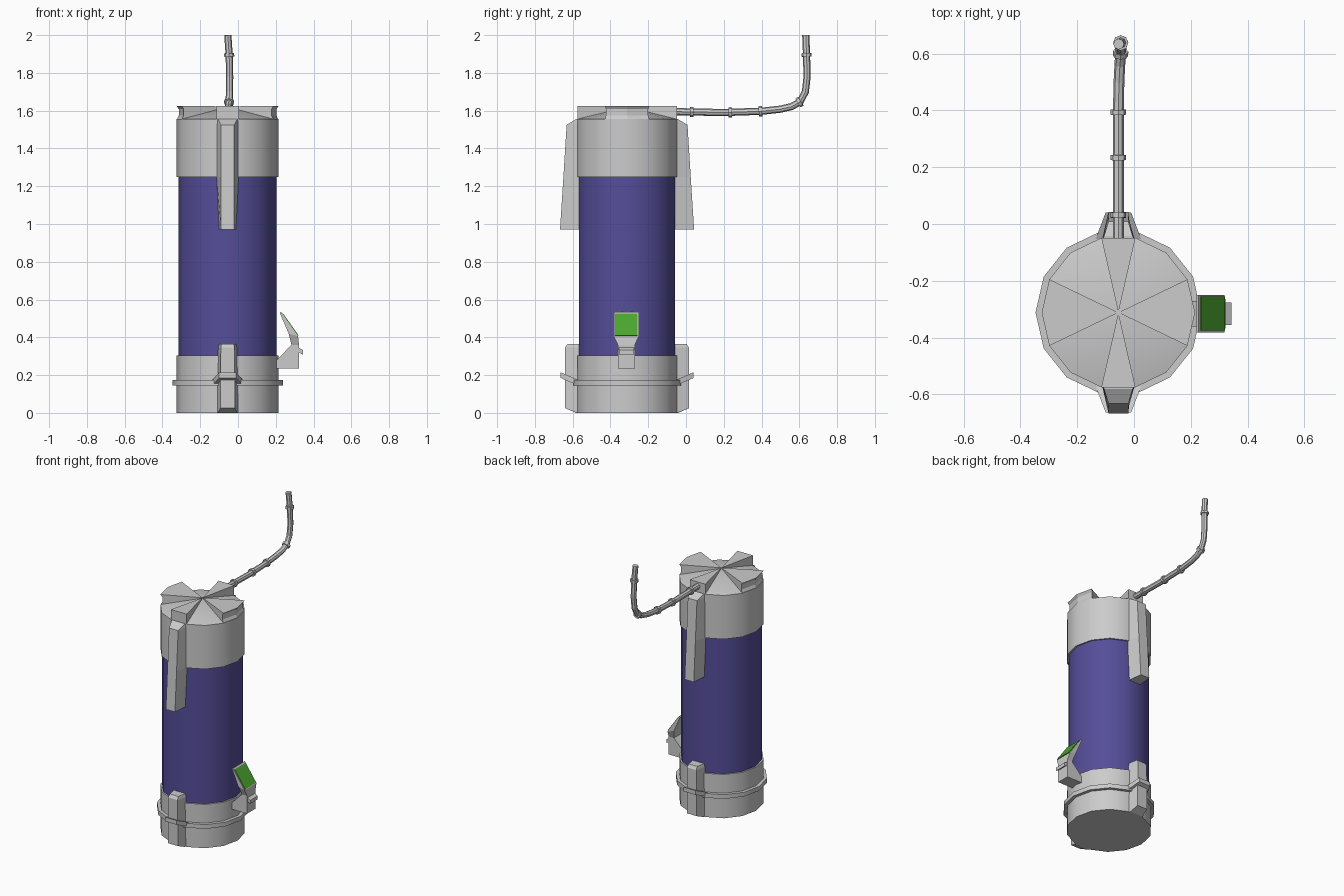
import bpy, bmesh, math
from mathutils import Vector

if "Cube" in bpy.data.objects:
    bpy.data.objects.remove(bpy.data.objects["Cube"])

CX, CY, N = -0.055, -0.312, 14


def material(name, rgb):
    m = bpy.data.materials.new(name)
    m.diffuse_color = (*rgb, 1)
    m.use_nodes = True
    m.node_tree.nodes["Principled BSDF"].inputs["Base Color"].default_value = m.diffuse_color
    return m


def build(name, verts, faces, mat=None, smooth=False):
    me = bpy.data.meshes.new(name)
    me.from_pydata([tuple(v) for v in verts], [], faces)
    bm = bmesh.new()
    bm.from_mesh(me)
    bmesh.ops.recalc_face_normals(bm, faces=bm.faces)
    bm.to_mesh(me)
    bm.free()
    ob = bpy.data.objects.new(name, me)
    bpy.context.collection.objects.link(ob)
    if mat:
        me.materials.append(mat)
    if smooth:
        bpy.ops.object.select_all(action='DESELECT')
        ob.select_set(True)
        bpy.context.view_layer.objects.active = ob
        bpy.ops.object.shade_smooth_by_angle(angle=math.radians(30))
    return ob


def loft(name, rings, mat=None, smooth=False):
    """Join equal-sized rings of points with quads and cap both ends."""
    n = len(rings[0])
    verts = [p for r in rings for p in r]
    faces = [(k*n+i, k*n+(i+1) % n, (k+1)*n+(i+1) % n, (k+1)*n+i)
             for k in range(len(rings)-1) for i in range(n)]
    faces += [tuple(range(n)), tuple(range(len(verts)-n, len(verts)))]
    return build(name, verts, faces, mat, smooth)


def rim(i, r, z):
    a = 2*math.pi*i/N
    return Vector((CX + r*math.cos(a), CY + r*math.sin(a), z))


def drum(name, profile, mat=None):
    return loft(name, [[rim(i, r, z) for i in range(N)] for r, z in profile], mat, True)


def trapezoids(sections, s):
    """Sections (z, r_in, half_in, r_out, half_out, z_out) on the s*y side."""
    return [[(CX-hi, CY+s*ri, z), (CX+hi, CY+s*ri, z),
             (CX+ho, CY+s*ro, zo), (CX-ho, CY+s*ro, zo)]
            for z, ri, hi, ro, ho, zo in sections]


blue = material("blue", (0.09, 0.075, 0.32))
green = material("green", (0.07, 0.38, 0.03))

# Canister
drum("base_cup", [(0.27, 0), (0.27, 0.305)])
drum("tank", [(0.26, 0.30), (0.26, 1.255)], blue)
drum("base_ring", [(0.292, 0.145), (0.292, 0.175)])

# Top collar with low diagonal sectors sloping up to the centre
centre = Vector((CX, CY, 1.62))
cv = [rim(i, 0.27, 1.25) for i in range(N)] + [rim(i, 0.27, 1.555) for i in range(N)] + [centre]
cf = [(i, (i+1) % N, N+(i+1) % N, N+i) for i in range(N)]
cf += [tuple(range(N))] + [(N+i, N+(i+1) % N, 2*N) for i in range(N)]
build("top_collar", cv, cf, None, True)

# Raised arms of the lid; the side arms have a grooved outer wall
groove = [(0.27, 1.55), (0.258, 1.575), (0.258, 1.608), (0.27, 1.625)]
plain = [(0.27, 1.55), (0.27, 1.625)]
for label, ids, prof in (("right", (-1, 0, 1), groove), ("left", (6, 7, 8), groove),
                         ("back", (3, 4), plain), ("front", (10, 11), plain)):
    loft("lid_arm_" + label,
         [[rim(i, r, z) for i in ids] + [(CX, CY, 1.55 + (z-1.55)*0.97)] for r, z in prof])

# Front and back ribs, with the ring stepping over the lower ones
upper = [(0.97, 0.25, 0.045, 0.355, 0.035, 0.97), (1.25, 0.255, 0.058, 0.337, 0.035, 1.25),
         (1.53, 0.255, 0.058, 0.32, 0.035, 1.525), (1.555, 0.25, 0.058, 0.27, 0.05, 1.555)]
lower = [(0.0, 0.25, 0.058, 0.27, 0.05, 0.0), (0.0, 0.25, 0.058, 0.328, 0.038, 0.025),
         (0.16, 0.25, 0.056, 0.328, 0.038, 0.16), (0.345, 0.25, 0.05, 0.328, 0.036, 0.345),
         (0.365, 0.25, 0.045, 0.315, 0.033, 0.365)]
strap = [(0.145, 0.26, 0.08, 0.352, 0.045, 0.185), (0.175, 0.26, 0.08, 0.352, 0.045, 0.215)]
for label, s in (("front", -1), ("back", 1)):
    loft("upper_rib_" + label, trapezoids(upper, s))
    loft("lower_rib_" + label, trapezoids(lower, s))
    loft("ring_strap_" + label, trapezoids(strap, s))


def slab(name, outline, half):
    """Extrude an xz outline symmetrically along y."""
    return loft(name, [[(x, CY-0.004 + s*half, z) for x, z in outline] for s in (-1, 1)])


# Side bracket carrying a tilted panel
TY = CY - 0.004
panel = [(0.221, 0.53, 0.228, 0.535, 0.066), (0.268, 0.42, 0.318, 0.405, 0.066),
         (0.283, 0.36, 0.323, 0.36, 0.045)]
loft("tilted_panel", [[(xi, TY-h, zi), (xo, TY-h, zo), (xo, TY+h, zo), (xi, TY+h, zi)]
                      for xi, zi, xo, zo, h in panel])
slab("bracket", [(0.283, 0.36), (0.323, 0.36), (0.323, 0.235), (0.205, 0.235), (0.205, 0.28)], 0.045)
slab("bracket_lip", [(0.318, 0.348), (0.344, 0.332), (0.344, 0.308), (0.318, 0.322)], 0.04)
loft("green_screen", [[(x, TY-0.06, z), (x, TY+0.06, z), (x+0.004, TY+0.06, z+0.003),
                       (x+0.004, TY-0.06, z+0.003)] for x, z in ((0.234, 0.524), (0.316, 0.408))], green)

# Hose swept along a bent path
path = [Vector(p) for p in ((-0.055, -0.06, 1.595), (-0.055, 0.2, 1.59), (-0.055, 0.4, 1.597),
        (-0.053, 0.5, 1.608), (-0.05, 0.56, 1.622), (-0.047, 0.605, 1.648), (-0.045, 0.632, 1.70),
        (-0.044, 0.641, 1.78), (-0.047, 0.638, 1.9), (-0.054, 0.634, 2.0))]


def tube(name, pts, r):
    rings = []
    for i, p in enumerate(pts):
        t = (pts[min(i+1, len(pts)-1)] - pts[max(i-1, 0)]).normalized()
        u = Vector((1, 0, 0))
        u = (u - t*u.dot(t)).normalized()
        w = t.cross(u)
        rings.append([p + r*(u*math.cos(a) + w*math.sin(a))
                      for a in (math.pi*k/4 for k in range(8))])
    return loft(name, rings)


tube("hose", path, 0.019)
for k, (seg, f) in enumerate(((0, 0.35), (1, 0.17), (1, 0.97), (4, 0.9), (7, 0.96))):
    d = path[seg+1] - path[seg]
    c, t = path[seg] + d*f, d.normalized()*0.009
    tube("hose_collar_%d" % (k+1), [c-t, c+t], 0.027)
